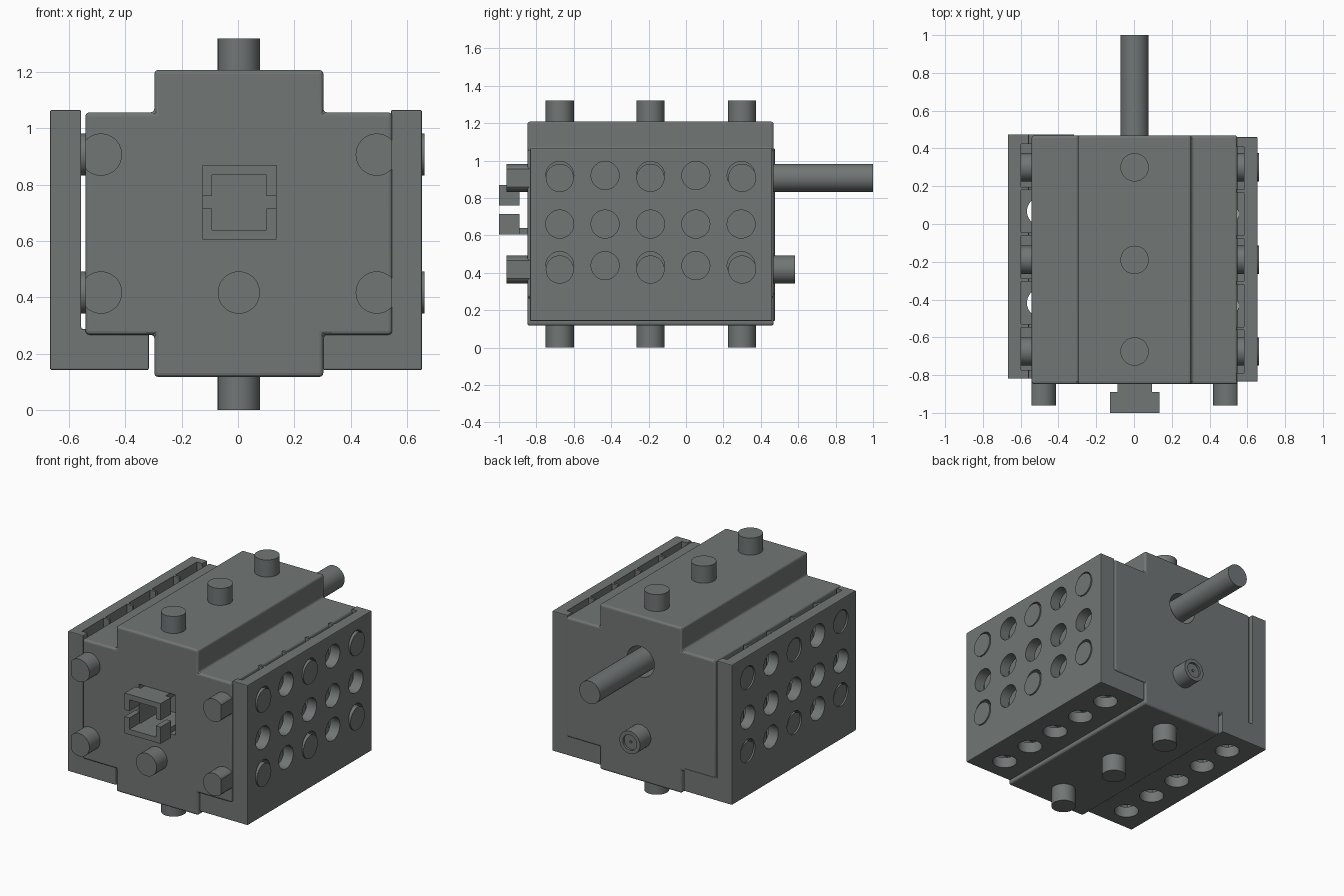
import bpy, bmesh, math
from mathutils import Vector

if "Cube" in bpy.data.objects:
    bpy.data.objects.remove(bpy.data.objects["Cube"])

R = 0.075
COLS = (-0.675, -0.19, 0.30)      # pin positions along the block
ROWS = (0.417, 0.907)             # pin heights

grey = bpy.data.materials.new("dark_grey")
grey.diffuse_color = (0.165, 0.18, 0.178, 1)
grey.use_nodes = True
grey.node_tree.nodes["Principled BSDF"].inputs["Base Color"].default_value = grey.diffuse_color


def finish(bm, name, bevel=0, segs=2):
    bmesh.ops.recalc_face_normals(bm, faces=bm.faces[:])
    me = bpy.data.meshes.new(name)
    bm.to_mesh(me)
    bm.free()
    me.materials.append(grey)
    ob = bpy.data.objects.new(name, me)
    bpy.context.collection.objects.link(ob)
    if bevel:
        m = ob.modifiers.new("Bevel", 'BEVEL')
        m.width, m.segments, m.limit_method = bevel, segs, 'ANGLE'
    return ob


def prism(bm, pts, d):
    f = bm.faces.new([bm.verts.new(p) for p in pts])
    r = bmesh.ops.extrude_face_region(bm, geom=[f])
    bmesh.ops.translate(bm, vec=d, verts=[v for v in r["geom"] if isinstance(v, bmesh.types.BMVert)])


def box(bm, lo, hi):
    prism(bm, [(lo[0], lo[1], lo[2]), (hi[0], lo[1], lo[2]),
               (hi[0], hi[1], lo[2]), (lo[0], hi[1], lo[2])], (0, 0, hi[2] - lo[2]))


def rod(bm, a, b, r=R, clip=None, n=36):
    """Round bar from a to b along one axis; clip flattens it at |x| = clip."""
    a, d = Vector(a), Vector(b) - Vector(a)
    q = d.to_track_quat('Z', 'Y')
    pts = []
    for i in range(n):
        t = 2 * math.pi * i / n
        p = a + q @ Vector((r * math.cos(t), r * math.sin(t), 0))
        if clip and abs(p.x) > clip:              # slide along the chord
            h = math.sqrt(r * r - (clip - abs(a.x)) ** 2)
            p = Vector((math.copysign(clip, a.x), p.y, a.z + max(-h, min(h, p.z - a.z))))
        pts.append(p)
    prism(bm, pts, d)
    bmesh.ops.remove_doubles(bm, verts=bm.verts[:], dist=1e-5)


def cut(ob, bm):
    c = finish(bm, "cutter")
    c.hide_render = True
    m = ob.modifiers.new("Cut", 'BOOLEAN')
    m.operation, m.solver, m.object = 'DIFFERENCE', 'EXACT', c
    return c


def apply(ob, cutters=(), angle=14):
    bpy.ops.object.select_all(action='DESELECT')
    ob.select_set(True)
    bpy.context.view_layer.objects.active = ob
    for m in list(ob.modifiers):
        bpy.ops.object.modifier_apply(modifier=m.name)
    for c in cutters:
        bpy.data.objects.remove(c)
    bpy.ops.object.shade_smooth_by_angle(angle=math.radians(angle))


# Plus-shaped main block with shaft bore and front socket
half = [(0.3, 0.117), (0.3, 0.267), (0.545, 0.267), (0.545, 1.057), (0.3, 1.057), (0.3, 1.208)]
outline = half + [(-x, z) for x, z in reversed(half)]
bm = bmesh.new()
prism(bm, [(x, -0.848, z) for x, z in outline], (0, 1.317, 0))
body = finish(bm, "main_block", 0.014, 3)
bm = bmesh.new()
rod(bm, (0, 0.2, 0.907), (0, 0.6, 0.907), 0.1)
box(bm, (-0.13, -0.95, 0.605), (0.133, -0.65, 0.87))
apply(body, [cut(body, bm)])

# L-shaped perforated side plates, ribbed on the inside
for s, name, dx, dy in ((1, "right_side_plate", 0, 0), (-1, "left_side_plate", 0.017, 0.015)):
    bm = bmesh.new()
    prof = [(0.3, 0.142), (0.651, 0.142), (0.651, 1.065), (0.54, 1.065), (0.54, 0.288), (0.3, 0.288)]
    prism(bm, [(s * (x + dx), -0.834 + dy, z) for x, z in prof], (0, 1.294, 0))
    plate = finish(bm, name, 0.005)
    slots, holes = bmesh.new(), bmesh.new()
    for i in range(-2, 3):
        y = -0.19 + 0.2425 * i + dy
        xs = sorted((s * (0.25 + dx), s * (0.58 + dx)))
        box(slots, (xs[0], y - 0.113, 0.214), (xs[1], y + 0.113, 1.2))
        for z in (0.438, 0.66, 0.92):
            rod(holes, (s * 0.5, y, z), (s * 0.75, y, z))
        rod(holes, (s * (0.475 + dx), y, 0.05), (s * (0.475 + dx), y, 0.34))
    apply(plate, [cut(plate, slots), cut(plate, holes)])

# Pins on the sides
for s, name in ((1, "right_pins"), (-1, "left_pins")):
    bm = bmesh.new()
    for y in COLS:
        for z in ROWS:
            rod(bm, (s * 0.5, y, z), (s * 0.66, y, z))
    apply(finish(bm, name))

# Pins on the top and bottom
for name, z0, z1 in (("top_pins", 1.15, 1.32), ("bottom_pins", 0.2, 0)):
    bm = bmesh.new()
    for y in COLS:
        rod(bm, (0, y, z0), (0, y, z1))
    apply(finish(bm, name))

# Front pins, the outer four flattened flush with the block sides
bm = bmesh.new()
for x in (0.49, -0.49):
    for z in ROWS:
        rod(bm, (x, -0.8, z), (x, -0.96, z), clip=0.545)
rod(bm, (0, -0.8, 0.417), (0, -0.96, 0.417))
apply(finish(bm, "front_pins"))

# Drive shaft
bm = bmesh.new()
rod(bm, (0, 0.15, 0.907), (0, 1.0, 0.907))
apply(finish(bm, "drive_shaft"))

# Shallow-dished rear pin with a small contact in the middle
bm = bmesh.new()
rod(bm, (0, 0.4, 0.417), (0, 0.582, 0.417))
pin = finish(bm, "rear_socket_pin")
bm = bmesh.new()
rod(bm, (0, 0.568, 0.417), (0, 0.7, 0.417), 0.05)
apply(pin, [cut(pin, bm)])
bm = bmesh.new()
rod(bm, (0, 0.5, 0.417), (0, 0.575, 0.417), 0.008, n=12)
apply(finish(bm, "rear_contact"))

# Front square connector: two facing U-shaped jaws on narrow necks
for name, zo, zi, ze in (("upper_jaw", 0.87, 0.835, 0.76), ("lower_jaw", 0.605, 0.64, 0.715)):
    bm = bmesh.new()
    prism(bm, [(x, -1.0, z) for x, z in ((-0.13, zo), (0.133, zo), (0.133, ze), (0.098, ze),
                                         (0.098, zi), (-0.095, zi), (-0.095, ze), (-0.13, ze))],
          (0, 0.11, 0))
    box(bm, (-0.09, -0.89, min(zo, zi)), (0.093, -0.65, max(zo, zi)))
    apply(finish(bm, name))

# Everything but the left plate sits a hair to the right
for ob in bpy.context.collection.objects:
    if ob.name != "left_side_plate":
        ob.location.x = 0.003
